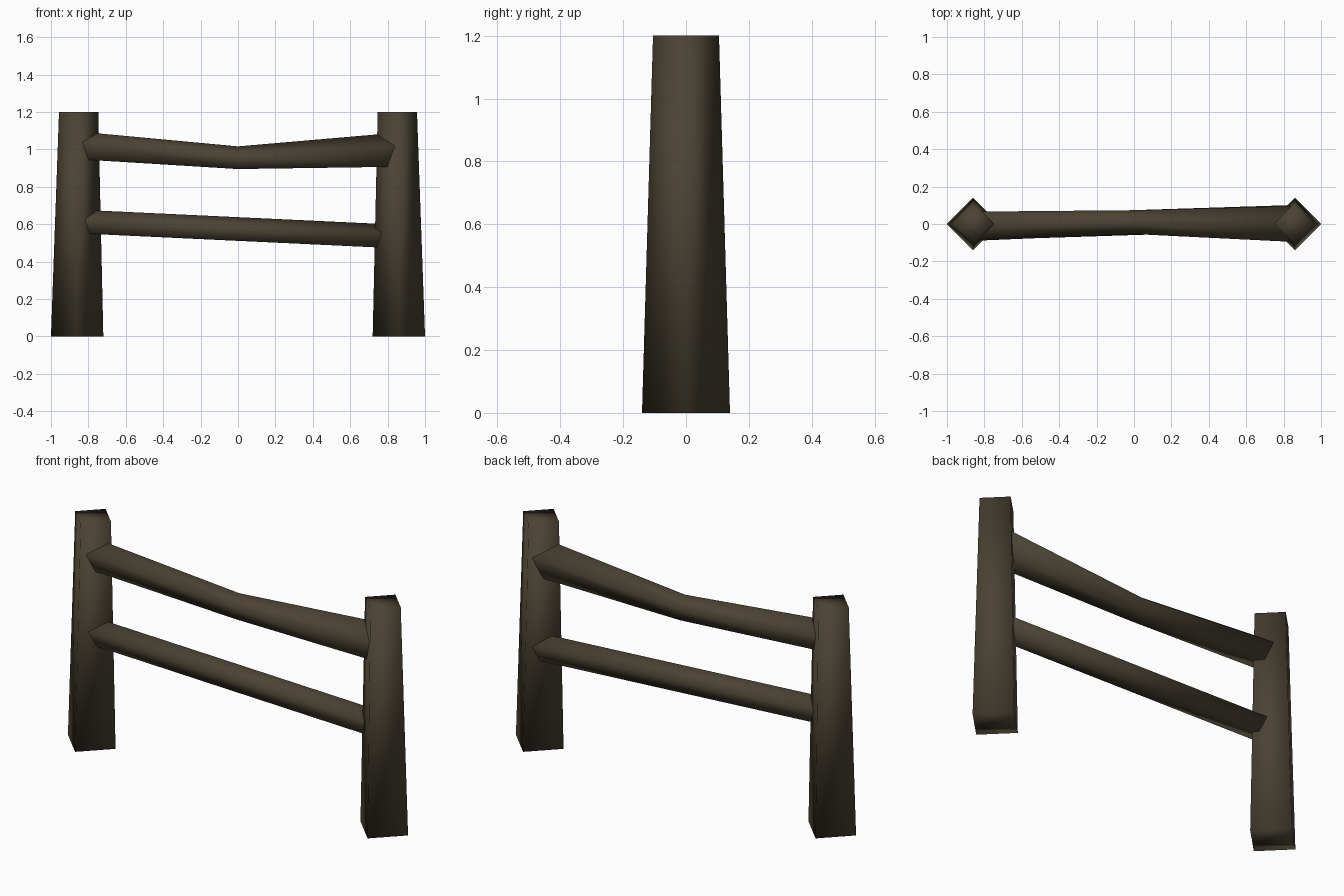
import bpy, bmesh, math
from mathutils import Vector

if "Cube" in bpy.data.objects:
    bpy.data.objects.remove(bpy.data.objects["Cube"])

wood = bpy.data.materials.new("dark weathered wood")
wood.diffuse_color = (0.07, 0.056, 0.034, 1)
wood.use_nodes = True
wood.node_tree.nodes["Principled BSDF"].inputs["Base Color"].default_value = wood.diffuse_color


def log(name, rings, sides, axis, turn):
    """Tapered smooth log: rings are (centre, radius), swept along 'X' or 'Z'."""
    bm = bmesh.new()
    loops = []
    for centre, r in rings:
        loop = []
        for i in range(sides):
            a = turn + 2 * math.pi * i / sides
            c, s = r * math.cos(a), r * math.sin(a)
            off = Vector((c, s, 0)) if axis == 'Z' else Vector((0, c, s))
            loop.append(bm.verts.new(Vector(centre) + off))
        loops.append(loop)
    for lo, hi in zip(loops, loops[1:]):
        for i in range(sides):
            j = (i + 1) % sides
            bm.faces.new((lo[i], lo[j], hi[j], hi[i]))
    bm.faces.new(loops[0][::-1])
    bm.faces.new(loops[-1])
    bmesh.ops.recalc_face_normals(bm, faces=bm.faces[:])
    for f in bm.faces:
        f.smooth = True
    mesh = bpy.data.meshes.new(name)
    bm.to_mesh(mesh)
    bm.free()
    mesh.materials.append(wood)
    ob = bpy.data.objects.new(name, mesh)
    bpy.context.collection.objects.link(ob)
    return ob


# Four-sided tapered posts, corners facing front and sides
for side, sx in (("left", -1), ("right", 1)):
    log(side + "_post", [((sx * 0.86, 0, 0), 0.14), ((sx * 0.852, 0, 1.2), 0.105)],
        4, 'Z', 0)

# Five-sided rails: the sagging upper one and the tilted lower one
log("upper_rail", [((-0.86, -0.012, 1.014), 0.082), ((0, 0.01, 0.949), 0.067),
                   ((0.86, 0, 0.989), 0.101)], 5, 'X', math.pi / 2)
log("lower_rail", [((-0.86, -0.02, 0.608), 0.07), ((0.86, 0.035, 0.527), 0.07)],
    5, 'X', math.pi / 2)
